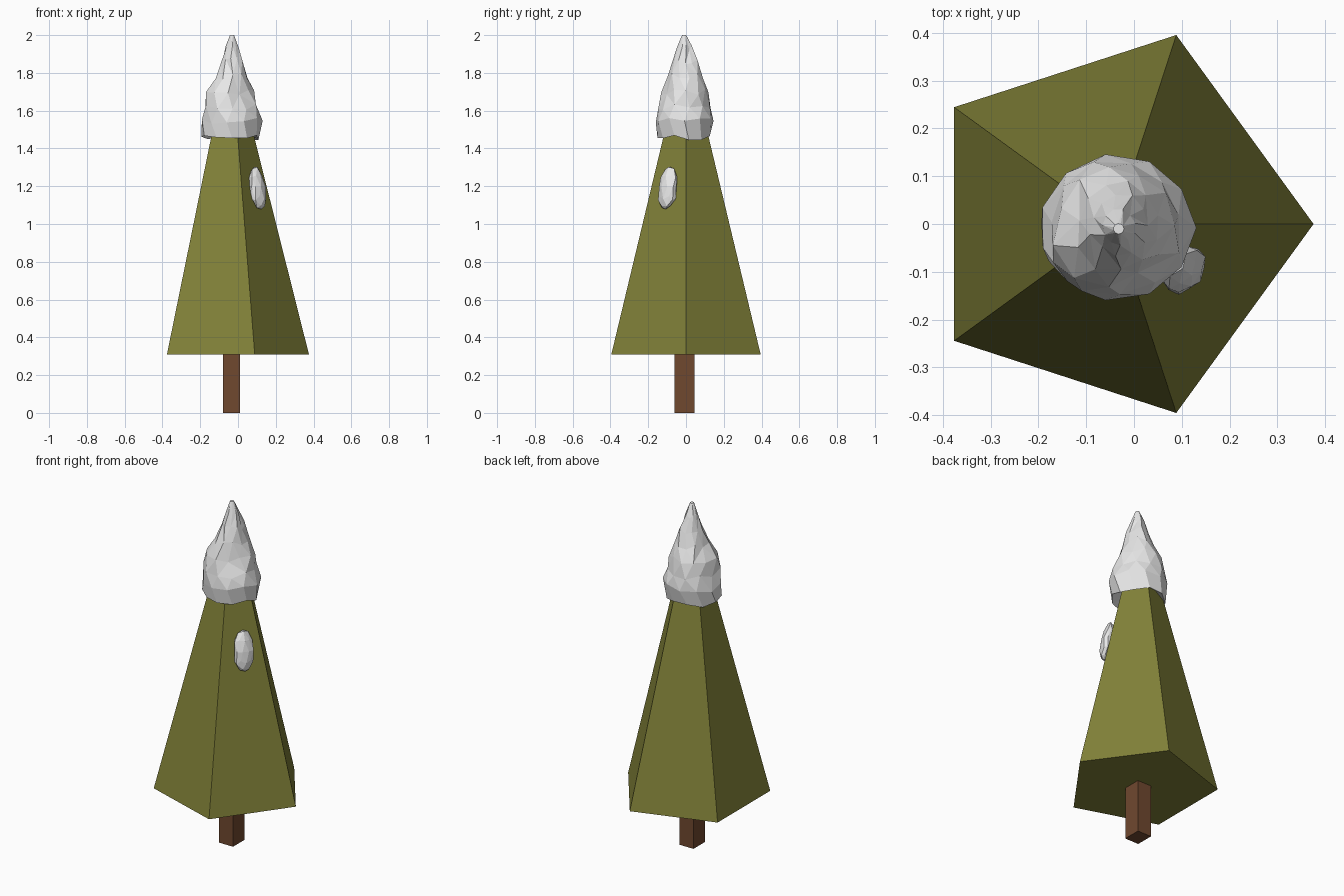
import bpy, bmesh, math, random
from mathutils import Matrix, Vector

if "Cube" in bpy.data.objects:
    bpy.data.objects.remove(bpy.data.objects["Cube"])
random.seed(4)

def material(name, rgb):
    m = bpy.data.materials.new(name)
    m.diffuse_color = (*rgb, 1)
    m.use_nodes = True
    m.node_tree.nodes["Principled BSDF"].inputs["Base Color"].default_value = m.diffuse_color
    return m

green = material("olive green", (0.22, 0.22, 0.04))
brown = material("bark brown", (0.16, 0.065, 0.028))
white = material("snow white", (0.8, 0.8, 0.8))

def finish(name, bm, mat):
    bmesh.ops.recalc_face_normals(bm, faces=bm.faces)
    me = bpy.data.meshes.new(name)
    bm.to_mesh(me)
    bm.free()
    me.materials.append(mat)
    ob = bpy.data.objects.new(name, me)
    bpy.context.collection.objects.link(ob)
    return ob

CX, R, BASE, APEX = -0.04, 0.4155, 0.31, 1.96

# Foliage: five-sided pyramid
bm = bmesh.new()
ring = [bm.verts.new((CX + R * math.cos(i * math.tau / 5), R * math.sin(i * math.tau / 5), BASE))
        for i in range(5)]
tip = bm.verts.new((CX, 0, APEX))
bm.faces.new(ring)
for i in range(5):
    bm.faces.new((ring[i], ring[(i + 1) % 5], tip))
finish("foliage", bm, green)

# Trunk: plain box
bm = bmesh.new()
bmesh.ops.create_cube(bm, size=1, matrix=Matrix.Translation((-0.035, -0.008, 0.165))
                      @ Matrix.Diagonal((0.09, 0.105, 0.33, 1)))
finish("trunk", bm, brown)

# Snow cap: uneven rings (z, centre x, centre y, radius x, radius y, jitter)
rings = [(1.50, -0.040, 0.000, 0.085, 0.085, 0.0),
         (1.455, -0.040, -0.012, 0.153, 0.138, 0.03),
         (1.545, -0.036, -0.008, 0.163, 0.152, 0.03),
         (1.62, -0.037, -0.008, 0.138, 0.142, 0.06),
         (1.70, -0.035, -0.003, 0.112, 0.118, 0.08),
         (1.78, -0.032, 0.000, 0.086, 0.094, 0.10),
         (1.86, -0.030, -0.003, 0.060, 0.064, 0.10),
         (1.93, -0.031, -0.006, 0.034, 0.036, 0.08),
         (2.00, -0.032, -0.010, 0.011, 0.011, 0.0)]
N = 11
bm = bmesh.new()
grid = []
for k, (z, cx, cy, rx, ry, j) in enumerate(rings):
    row = []
    for i in range(N):
        a = (i + 0.35 * (k % 2)) * math.tau / N
        s = 1 + random.uniform(-j, j)
        dz = 0.0 if k in (0, len(rings) - 1) else random.uniform(-0.016, 0.016)
        # drifted lump on the front left shoulder
        if 3 <= k <= 5:
            s += (0.12, 0.38, 0.12)[k - 3] * max(0, math.cos(a - math.radians(212))) ** 6
        row.append(bm.verts.new((cx + rx * s * math.cos(a), cy + ry * s * math.sin(a), z + dz)))
    grid.append(row)
for lo, hi in zip(grid, grid[1:]):
    for i in range(N):
        n = (i + 1) % N
        bm.faces.new((lo[i], lo[n], hi[n], hi[i]))
bm.faces.new(grid[0])
bm.faces.new(grid[-1])
bmesh.ops.triangulate(bm, faces=[f for f in bm.faces if f.calc_center_median().z > 1.56])
finish("snow_cap", bm, white)

# Snow patch: lumpy ball flattened against the front right slope
bm = bmesh.new()
bmesh.ops.create_icosphere(bm, subdivisions=2, radius=1)
for v in bm.verts:
    v.co *= random.uniform(0.88, 1.04)
tilt = math.atan2(R * math.cos(math.pi / 5), APEX - BASE)
place = (Matrix.Translation((0.104, -0.095, 1.19))
         @ Matrix.Rotation(math.radians(-36), 4, 'Z')
         @ Matrix.Rotation(-tilt, 4, 'Y')
         @ Matrix.Diagonal((0.036, 0.059, 0.125, 1)))
bm.transform(place)
finish("snow_patch", bm, white)
